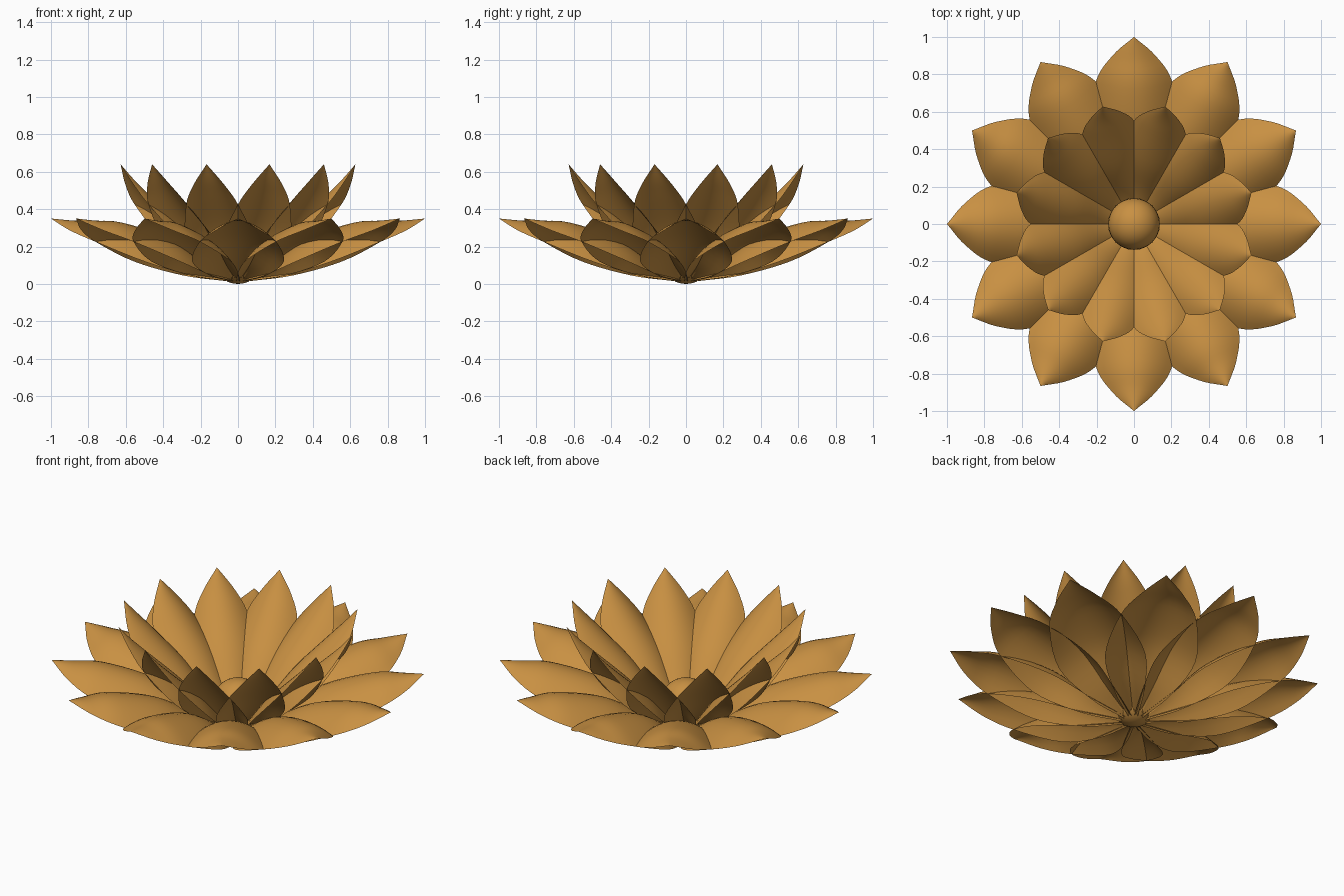
import bpy, bmesh, math
from mathutils import Vector, Matrix

cube = bpy.data.objects.get("Cube")
if cube:
    bpy.data.objects.remove(cube, do_unlink=True)

gold = bpy.data.materials.new("warm_gold")
gold.use_nodes = True
gold.diffuse_color = (0.58, 0.28, 0.055, 1)
gold.node_tree.nodes["Principled BSDF"].inputs["Base Color"].default_value = gold.diffuse_color


def smooth_rows(points, steps):
    """Catmull-Rom curve through the given rows."""
    p = [Vector(q) for q in points]
    p = [2 * p[0] - p[1]] + p + [2 * p[-1] - p[-2]]
    rows = []
    for a, b, c, d in zip(p, p[1:], p[2:], p[3:]):
        for i in range(steps):
            t = i / steps
            rows.append(0.5 * (2 * b + (c - a) * t + (2 * a - 5 * b + 4 * c - d) * t ** 2
                               + (3 * b - a - 3 * c + d) * t ** 3))
    return rows + [p[-2]]


def petal_ring(name, points, count, start, tilt, across=12):
    """Ring of domed leaf sheets; each row is radius, edge height, half width, bulge."""
    rows = smooth_rows(points, 5)
    bm = bmesh.new()
    for k in range(count):
        turn = Matrix.Rotation(start + k * math.tau / count, 3, 'Z')
        grid = []
        for r, z, width, bulge in rows:
            line = []
            for j in range(across + 1):
                u = 2 * j / across - 1
                lift = bulge * (1 - u * u)
                co = Vector((r - lift * math.sin(tilt), u * width, z + lift * math.cos(tilt)))
                line.append(bm.verts.new(turn @ co))
            grid.append(line)
        for low, high in zip(grid, grid[1:]):
            for j in range(across):
                bm.faces.new((low[j], high[j], high[j + 1], low[j + 1]))
    # close each pointed tip
    bmesh.ops.remove_doubles(bm, verts=bm.verts, dist=0.0001)
    for f in bm.faces:
        f.smooth = True
    mesh = bpy.data.meshes.new(name)
    bm.to_mesh(mesh)
    bm.free()
    mesh.materials.append(gold)
    obj = bpy.data.objects.new(name, mesh)
    bpy.context.collection.objects.link(obj)
    return obj


# wide, low petals
petal_ring("outer_petals", [
    (0.05, 0.015, 0.04, 0.01), (0.25, 0.045, 0.15, 0.07), (0.5, 0.12, 0.245, 0.135),
    (0.76, 0.225, 0.205, 0.11), (0.9, 0.287, 0.115, 0.055), (1, 0.35, 0, 0)],
    12, 0, math.radians(20))

# steeper petals, set between the outer ones
petal_ring("inner_petals", [
    (0.05, 0.02, 0.04, 0.01), (0.2, 0.1, 0.12, 0.05), (0.37, 0.24, 0.185, 0.085),
    (0.53, 0.42, 0.145, 0.065), (0.6, 0.53, 0.085, 0.035), (0.65, 0.64, 0, 0)],
    12, math.radians(15), math.radians(45))

# round centre
bpy.ops.mesh.primitive_uv_sphere_add(segments=32, ring_count=16, radius=0.138, location=(0, 0, 0.138))
centre = bpy.context.object
centre.name = "centre_ball"
centre.data.materials.append(gold)
bpy.ops.object.shade_smooth()
